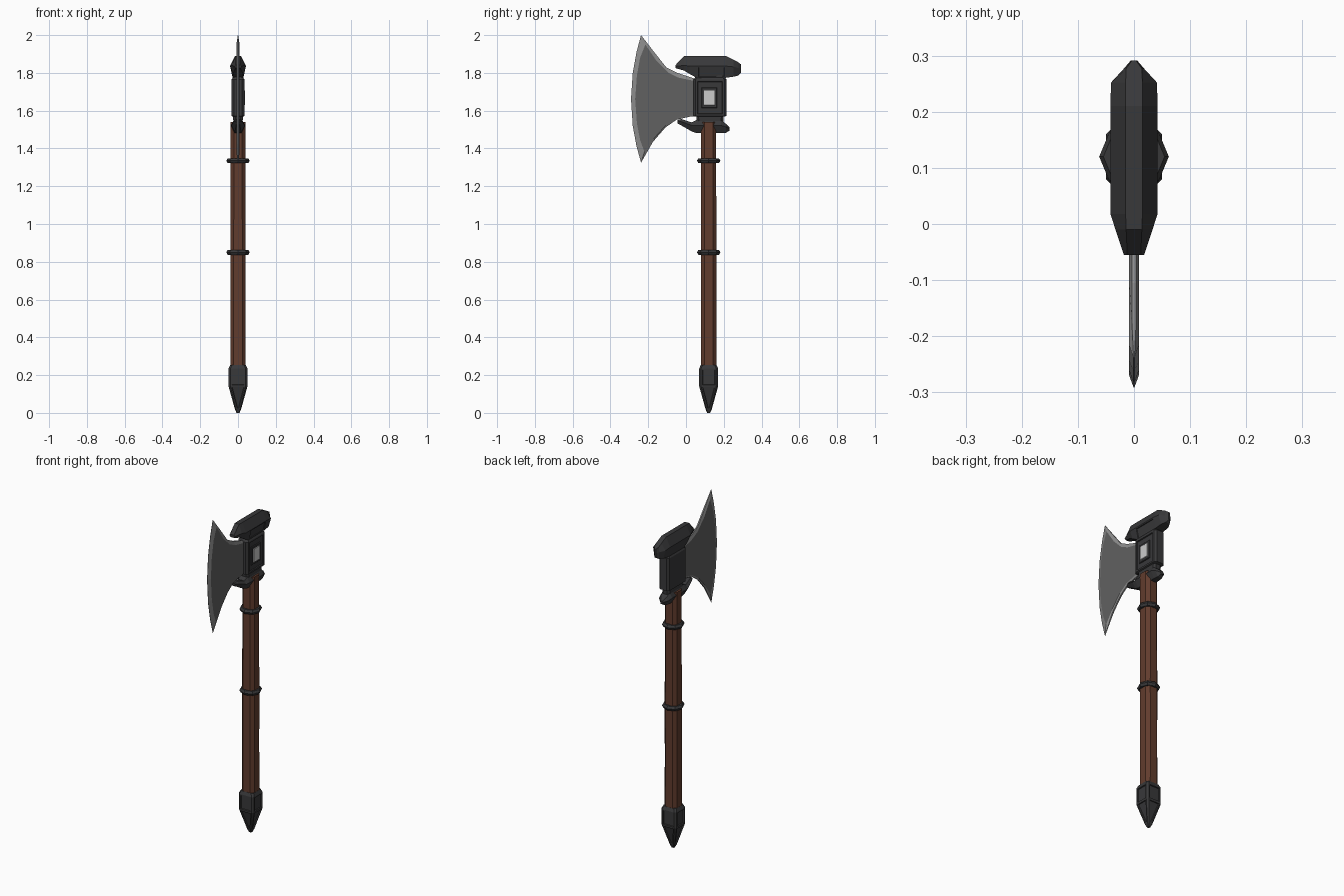
import bpy, bmesh, math
from mathutils import Vector

CY = 0.12  # handle axis in y


def material(name, r, g, b):
    m = bpy.data.materials.new(name)
    m.diffuse_color = (r, g, b, 1)
    return m


DARK = material("dark_iron", 0.04, 0.04, 0.042)
WOOD = material("wood", 0.12, 0.045, 0.026)
STEEL = material("steel", 0.12, 0.12, 0.12)
EDGE = material("edge_steel", 0.26, 0.26, 0.26)
PALE = material("pale_stone", 0.6, 0.6, 0.6)


def finish(name, bm, *mats):
    bmesh.ops.recalc_face_normals(bm, faces=bm.faces)
    me = bpy.data.meshes.new(name)
    bm.to_mesh(me)
    bm.free()
    for m in mats:
        me.materials.append(m)
    ob = bpy.data.objects.new(name, me)
    bpy.context.collection.objects.link(ob)
    return ob


def loft(rings):
    """Skin equal-length point rings and cap both ends."""
    bm = bmesh.new()
    vs = [[bm.verts.new(p) for p in r] for r in rings]
    n = len(vs[0])
    for a, b in zip(vs, vs[1:]):
        for i in range(n):
            bm.faces.new((a[i], a[(i + 1) % n], b[(i + 1) % n], b[i]))
    bm.faces.new(vs[0])
    bm.faces.new(vs[-1])
    bmesh.ops.recalc_face_normals(bm, faces=bm.faces)
    return bm


def panel(bm, test, border, depth):
    """Recess a framed panel into every face that passes the test."""
    faces = [f for f in bm.faces if test(f)]
    bmesh.ops.inset_individual(bm, faces=faces, thickness=border)
    bmesh.ops.inset_individual(bm, faces=faces, thickness=0.003, depth=depth)
    return faces


def chamfered(hx, hy, c, z):
    pts = [(hx, -hy + c), (hx, hy - c), (hx - c, hy), (-hx + c, hy),
           (-hx, hy - c), (-hx, -hy + c), (-hx + c, -hy), (hx - c, -hy)]
    return [(x, CY + y, z) for x, y in pts]


# Eight-sided wooden shaft with slight hand-cut wobble
shaft = [(0.22, 0.041), (0.55, 0.0405), (0.85, 0.041), (1.2, 0.04), (1.54, 0.04)]
finish("handle", loft([chamfered(h, h, 0.018, z) for z, h in shaft]), WOOD)

# Two binding rings
for name, z in (("lower_ring", 0.85), ("upper_ring", 1.335)):
    bpy.ops.mesh.primitive_torus_add(major_segments=8, minor_segments=6,
                                     major_radius=0.047, minor_radius=0.015,
                                     location=(0, CY, z))
    bpy.context.object.name = name
    bpy.context.object.data.materials.append(DARK)

# Pointed pommel with recessed panels on its four sides
pommel = [(0, 0.008, 0.003), (0.018, 0.016, 0.005), (0.14, 0.05, 0.010),
          (0.235, 0.05, 0.010), (0.253, 0.042, 0.010)]
bm = loft([chamfered(h, h, c, z) for z, h, c in pommel])
panel(bm, lambda f: f.calc_area() > 0.004 and abs(f.normal.z) < 0.6, 0.010, -0.006)
finish("pommel", bm, DARK)

# Head block, framed on the +x face
block = [(1.53, 0.024, 0.070), (1.568, 0.026, 0.072), (1.572, 0.034, 0.088),
         (1.765, 0.034, 0.088), (1.775, 0.028, 0.080), (1.80, 0.024, 0.070)]
rings = [[(x, y + 0.007, z) for x, y, z in chamfered(hx, hy, 0.012, z)]
         for z, hx, hy in block]
bm = loft(rings)
panel(bm, lambda f: f.normal.x > 0.9 and f.calc_area() > 0.02, 0.014, -0.006)
finish("head_block", bm, DARK)


# Raised square mount and pale inlay
def slab(name, x0, x1, hy, hz, bev, mat):
    c = Vector((0, 0.123, 1.668))

    def ring(x, s):
        return [c + Vector((x, a * (hy - s), b * (hz - s)))
                for a, b in ((-1, -1), (1, -1), (1, 1), (-1, 1))]
    finish(name, loft([ring(x0, 0), ring(x1 - bev, 0), ring(x1, bev)]), mat)


slab("inlay_mount", 0.02, 0.034, 0.042, 0.054, 0.003, DARK)
slab("inlay", 0.03, 0.037, 0.029, 0.040, 0.002, PALE)


# Hexagonal-section cap and guard, lofted along y
def bar(rows):
    return loft([[(wt, y, zt), (wm, y, zm), (wb, y, zb),
                  (-wb, y, zb), (-wm, y, zm), (-wt, y, zt)]
                 for y, zt, zm, zb, wt, wm, wb in rows])


bm = bar([(-0.055, 1.842, 1.834, 1.825, 0.012, 0.018, 0.012),
          (-0.010, 1.890, 1.840, 1.812, 0.014, 0.033, 0.020),
          (0.018, 1.890, 1.836, 1.795, 0.015, 0.042, 0.026),
          (0.060, 1.890, 1.836, 1.772, 0.015, 0.042, 0.028),
          (0.210, 1.890, 1.836, 1.774, 0.015, 0.042, 0.028),
          (0.252, 1.870, 1.832, 1.780, 0.015, 0.041, 0.026),
          (0.277, 1.856, 1.826, 1.786, 0.014, 0.018, 0.014),
          (0.291, 1.845, 1.822, 1.800, 0.004, 0.006, 0.004)])
panel(bm, lambda f: f.normal.x > 0.5 and f.normal.z < 0 and f.calc_area() > 0.007,
      0.009, -0.004)
finish("top_cap", bm, DARK)

bm = bar([(-0.045, 1.550, 1.545, 1.532, 0.008, 0.012, 0.008),
          (-0.025, 1.556, 1.542, 1.522, 0.012, 0.022, 0.010),
          (0.030, 1.538, 1.522, 1.490, 0.020, 0.036, 0.016),
          (0.055, 1.550, 1.522, 1.482, 0.022, 0.038, 0.018),
          (0.185, 1.550, 1.522, 1.482, 0.022, 0.038, 0.018),
          (0.212, 1.530, 1.514, 1.483, 0.018, 0.030, 0.014),
          (0.230, 1.512, 1.505, 1.494, 0.006, 0.010, 0.006)])
finish("lower_guard", bm, DARK)

# Flared blade: outer y, outer z, flat-face y, flat-face z
blade = [(0.06, 1.765, 0.06, 1.755), (0.02, 1.778, 0.02, 1.762),
         (-0.045, 1.800, -0.040, 1.775), (-0.105, 1.830, -0.095, 1.802),
         (-0.170, 1.912, -0.155, 1.862), (-0.238, 2.000, -0.215, 1.950),
         (-0.262, 1.910, -0.243, 1.880), (-0.282, 1.800, -0.260, 1.785),
         (-0.291, 1.662, -0.269, 1.662), (-0.282, 1.520, -0.260, 1.535),
         (-0.262, 1.412, -0.243, 1.445), (-0.238, 1.325, -0.220, 1.382),
         (-0.175, 1.435, -0.168, 1.455), (-0.110, 1.510, -0.105, 1.525),
         (-0.050, 1.552, -0.047, 1.563), (0.02, 1.568, 0.02, 1.578),
         (0.06, 1.572, 0.06, 1.582)]


def lip(i):  # half-thickness at the rim: sharp in front, blunt behind
    return 0.0008 if 5 <= i <= 11 else 0.004


flat = [(p[2], p[3]) for p in blade]
rim = [(p[0], p[1]) for p in blade]
bm = loft([[(-0.009, y, z) for y, z in flat],
           [(-lip(i), y, z) for i, (y, z) in enumerate(rim)],
           [(lip(i), y, z) for i, (y, z) in enumerate(rim)],
           [(0.009, y, z) for y, z in flat]])
for f in bm.faces:
    f.material_index = 0 if len(f.verts) > 4 else 1
finish("blade", bm, STEEL, EDGE)
